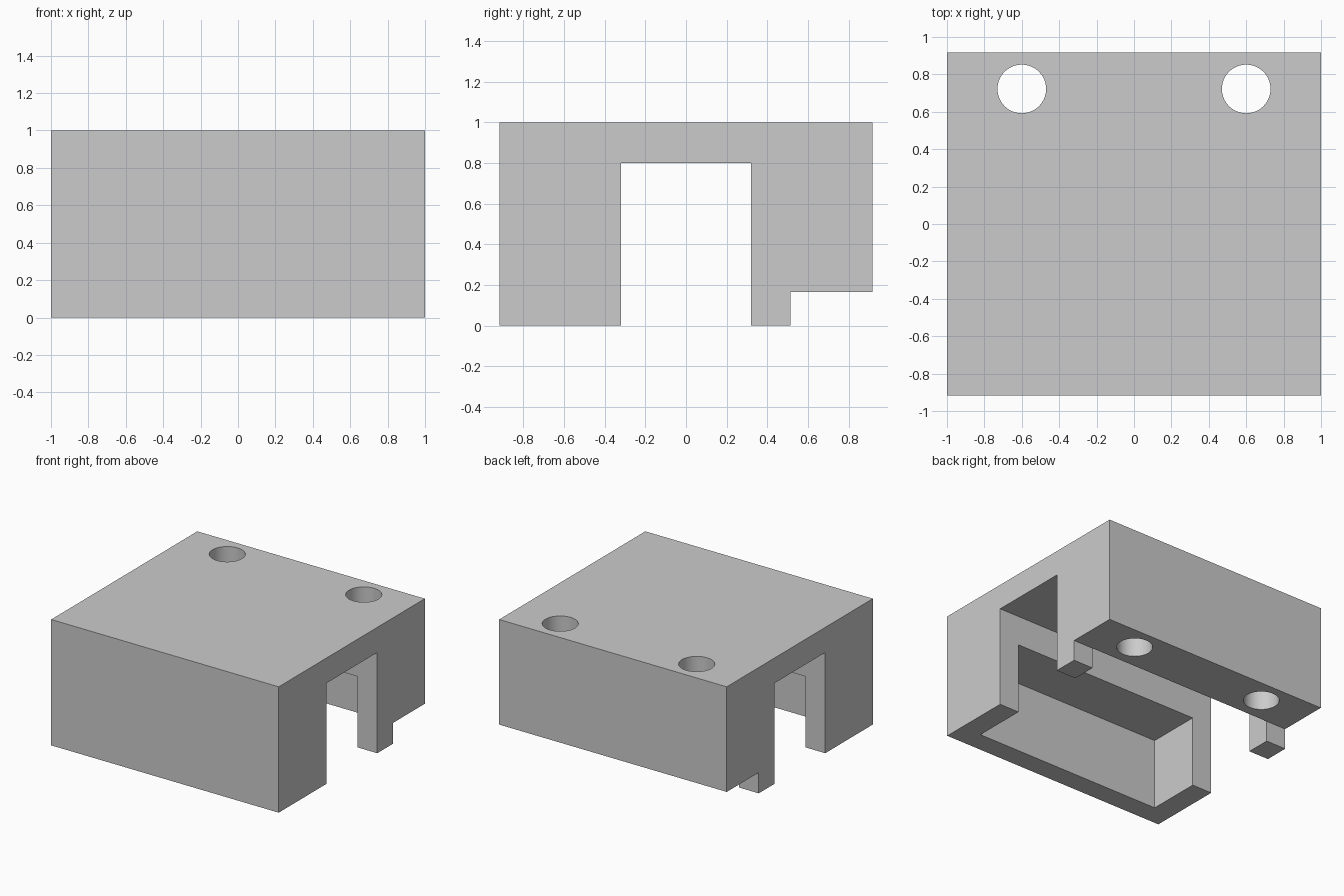
import bpy
import bmesh

if "Cube" in bpy.data.objects:
    bpy.data.objects.remove(bpy.data.objects["Cube"], do_unlink=True)

grey = bpy.data.materials.new("light_grey")
grey.use_nodes = True
grey.diffuse_color = (0.6, 0.6, 0.6, 1)
grey.node_tree.nodes["Principled BSDF"].inputs["Base Color"].default_value = (0.6, 0.6, 0.6, 1)


def extrude_profile(name, profile, half_width):
    """Sweep a closed (y, z) profile along x, centred on x = 0."""
    bm = bmesh.new()
    face = bm.faces.new([bm.verts.new((-half_width, y, z)) for y, z in profile])
    swept = bmesh.ops.extrude_face_region(bm, geom=[face])["geom"]
    verts = [v for v in swept if isinstance(v, bmesh.types.BMVert)]
    bmesh.ops.translate(bm, verts=verts, vec=(2 * half_width, 0, 0))
    bmesh.ops.recalc_face_normals(bm, faces=bm.faces)
    mesh = bpy.data.meshes.new(name)
    bm.to_mesh(mesh)
    bm.free()
    mesh.materials.append(grey)
    obj = bpy.data.objects.new(name, mesh)
    bpy.context.collection.objects.link(obj)
    return obj


def cut(target, cutter):
    """Subtract the cutter from the target, then discard the cutter."""
    mod = target.modifiers.new(cutter.name, "BOOLEAN")
    mod.operation = "DIFFERENCE"
    mod.solver = "EXACT"
    mod.object = cutter
    bpy.ops.object.select_all(action="DESELECT")
    bpy.context.view_layer.objects.active = target
    target.select_set(True)
    bpy.ops.object.modifier_apply(modifier=mod.name)
    bpy.data.objects.remove(cutter, do_unlink=True)


# Bracket body: open channel from side to side, raised ledge at the back
front, back = -0.917, 0.917
channel, leg_back = 0.32, 0.515
roof, ledge = 0.8, 0.165
body = extrude_profile("bracket_body", [
    (front, 0), (-channel, 0), (-channel, roof), (channel, roof),
    (channel, 0), (leg_back, 0), (leg_back, ledge), (back, ledge),
    (back, 1), (front, 1)], 1)

# Pocket hollowed from below, leaving the front wall, end walls and two legs
pocket = extrude_profile("pocket_cutter", [
    (-0.75, -0.2), (leg_back, -0.2), (leg_back, 0.563), (-0.75, 0.563)], 0.825)
cut(body, pocket)

# Two vertical screw holes through the back flange
for side in (-1, 1):
    bpy.ops.mesh.primitive_cylinder_add(
        vertices=64, radius=0.13, depth=2, location=(side * 0.6, 0.722, 0.6))
    hole = bpy.context.object
    hole.name = "hole_cutter"
    hole.data.materials.append(grey)
    cut(body, hole)

# Smooth hole walls, sharp edges elsewhere
bpy.ops.object.shade_smooth_by_angle(angle=0.5)
